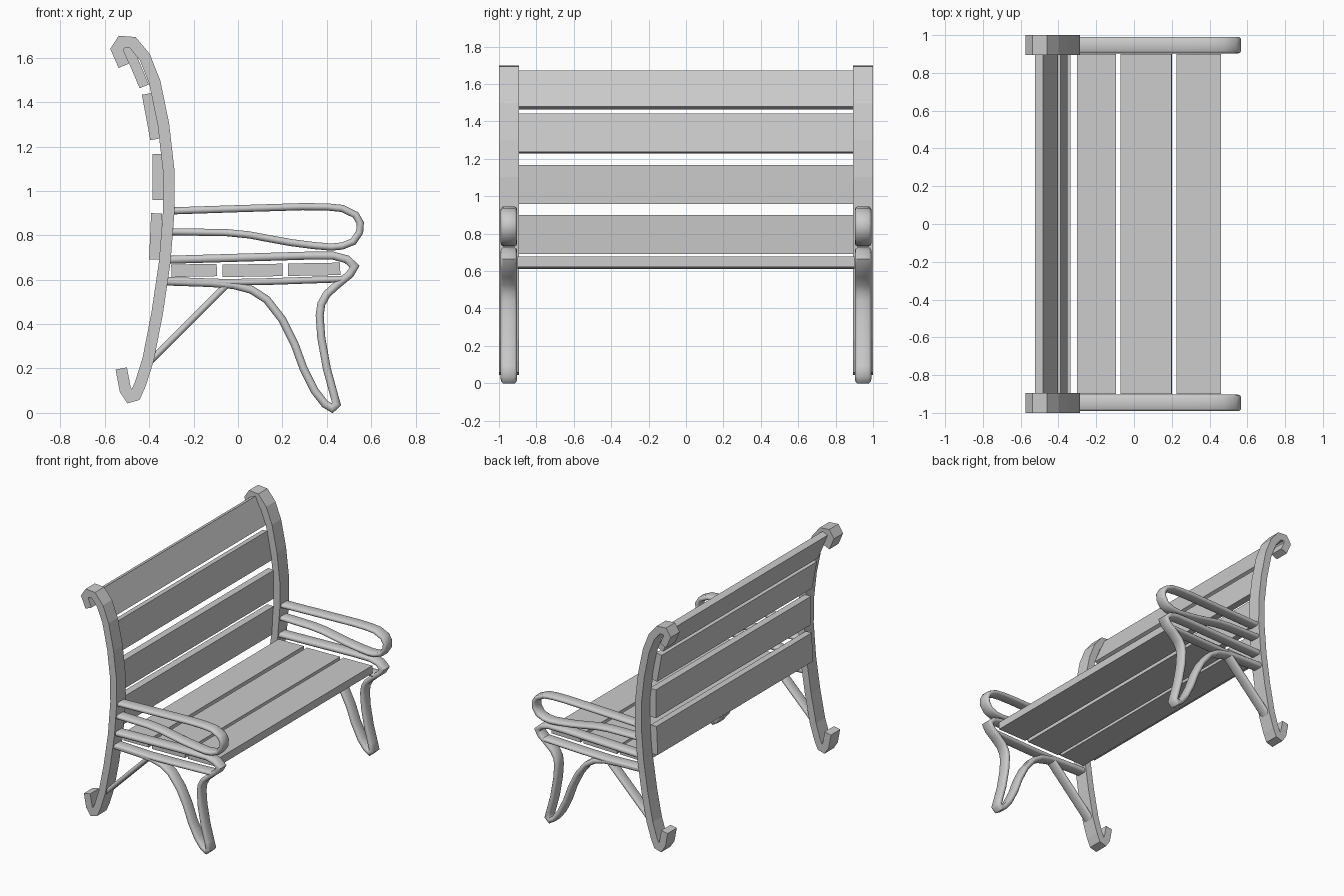
import bpy, bmesh
from math import radians
from mathutils import Vector

if "Cube" in bpy.data.objects:
    bpy.data.objects.remove(bpy.data.objects["Cube"])


def sweep(name, path, profile, y, smooth=False):
    """Sweep a (normal, y) profile along an x-z path with mitred joints, mirrored in y."""
    pts = [Vector(p) for p in path]
    bm = bmesh.new()
    rings = []
    for i, p in enumerate(pts):
        d0 = (p - pts[i - 1]).normalized() if i else (pts[1] - p).normalized()
        d1 = (pts[i + 1] - p).normalized() if i < len(pts) - 1 else d0
        t = (d0 + d1).normalized()
        n = Vector((-t.y, t.x)) / max(t.dot(d0), 0.6)
        rings.append([bm.verts.new((p.x + n.x * a, y + b, p.y + n.y * a))
                      for a, b in profile])
    k = len(profile)
    for r, s in zip(rings, rings[1:]):
        for j in range(k):
            bm.faces.new((r[j], r[(j + 1) % k], s[(j + 1) % k], s[j]))
    bm.faces.new(rings[0])
    bm.faces.new(rings[-1])
    bmesh.ops.recalc_face_normals(bm, faces=bm.faces)
    me = bpy.data.meshes.new(name)
    bm.to_mesh(me)
    bm.free()
    ob = bpy.data.objects.new(name, me)
    bpy.context.collection.objects.link(ob)
    m = ob.modifiers.new("mirror", 'MIRROR')
    m.use_axis = (False, True, False)
    if smooth:
        bpy.ops.object.select_all(action='DESELECT')
        ob.select_set(True)
        bpy.context.view_layer.objects.active = ob
        bpy.ops.object.shade_smooth_by_angle(angle=radians(50))
    return ob


def slat(name, x, z, w, h, tilt=0.0):
    """Long board running the width of the bench."""
    bpy.ops.mesh.primitive_cube_add(size=1, location=(x, 0, z),
                                    rotation=(0, radians(tilt), 0))
    ob = bpy.context.object
    ob.name = name
    ob.scale = (w, 1.80, h)


def rounded(t, w):
    """Flat bar section with rounded long edges."""
    return [(-t, -w * .7), (-t, w * .7), (-t * .6, w * .92), (0, w), (t * .6, w * .92),
            (t, w * .7), (t, -w * .7), (t * .6, -w * .92), (0, -w), (-t * .6, -w * .92)]


# back posts with curled top and foot
rect = [(-.026, -.053), (.026, -.053), (.026, .053), (-.026, .053)]
sweep("back_post", [
    (-.514, 1.564), (-.546, 1.638), (-.524, 1.672), (-.474, 1.668), (-.42, 1.603),
    (-.375, 1.49), (-.336, 1.3), (-.313, 1.1), (-.311, .92), (-.330, .68),
    (-.364, .45), (-.405, .24), (-.44, .13), (-.462, .08), (-.487, .073),
    (-.508, .105), (-.526, .2)], rect, .947)

bar = rounded(.018, .044)

# armrest loops
sweep("armrest", [
    (-.30, .91), (0, .92), (.29, .929), (.40, .928), (.47, .921), (.53, .892),
    (.551, .855), (.548, .815), (.52, .772), (.47, .752), (.42, .747), (.34, .754),
    (.24, .767), (.14, .785), (.05, .802), (-.05, .812), (-.30, .816)],
    rounded(.016, .044), .947, True)

# seat rail that turns down into the front leg and arches back
sweep("front_leg", [
    (-.31, .69), (0, .699), (.30, .708), (.43, .708), (.49, .692), (.525, .66),
    (.505, .625), (.45, .58), (.40, .535), (.375, .49), (.368, .44), (.375, .34),
    (.40, .2), (.43, .09), (.444, .04), (.424, .021), (.392, .04), (.345, .10),
    (.295, .2), (.255, .31), (.20, .42), (.13, .51), (.06, .555), (-.02, .576),
    (-.12, .585), (-.325, .592)], bar, .947, True)

# lower seat rail and diagonal strut
sweep("lower_rail", [(-.31, .597), (-.05, .588), (.15, .592), (.47, .603)],
      rounded(.015, .044), .947, True)
sweep("strut", [(-.40, .228), (-.055, .572)], rounded(.015, .04), .947, True)

# seat boards
for i, (x, z, w) in enumerate([(-.198, .642, .205), (.065, .642, .27), (.343, .647, .235)]):
    slat(f"seat_slat_{i + 1}", x, z, w, .056, -1)

# backrest boards
for i, (x, z, a) in enumerate([(-.371, .795, 2.5), (-.361, 1.063, 0),
                               (-.392, 1.335, -10.5), (-.463, 1.567, -23)]):
    slat(f"back_slat_{i + 1}", x, z, .05 if i < 2 else .045, .208, a)
